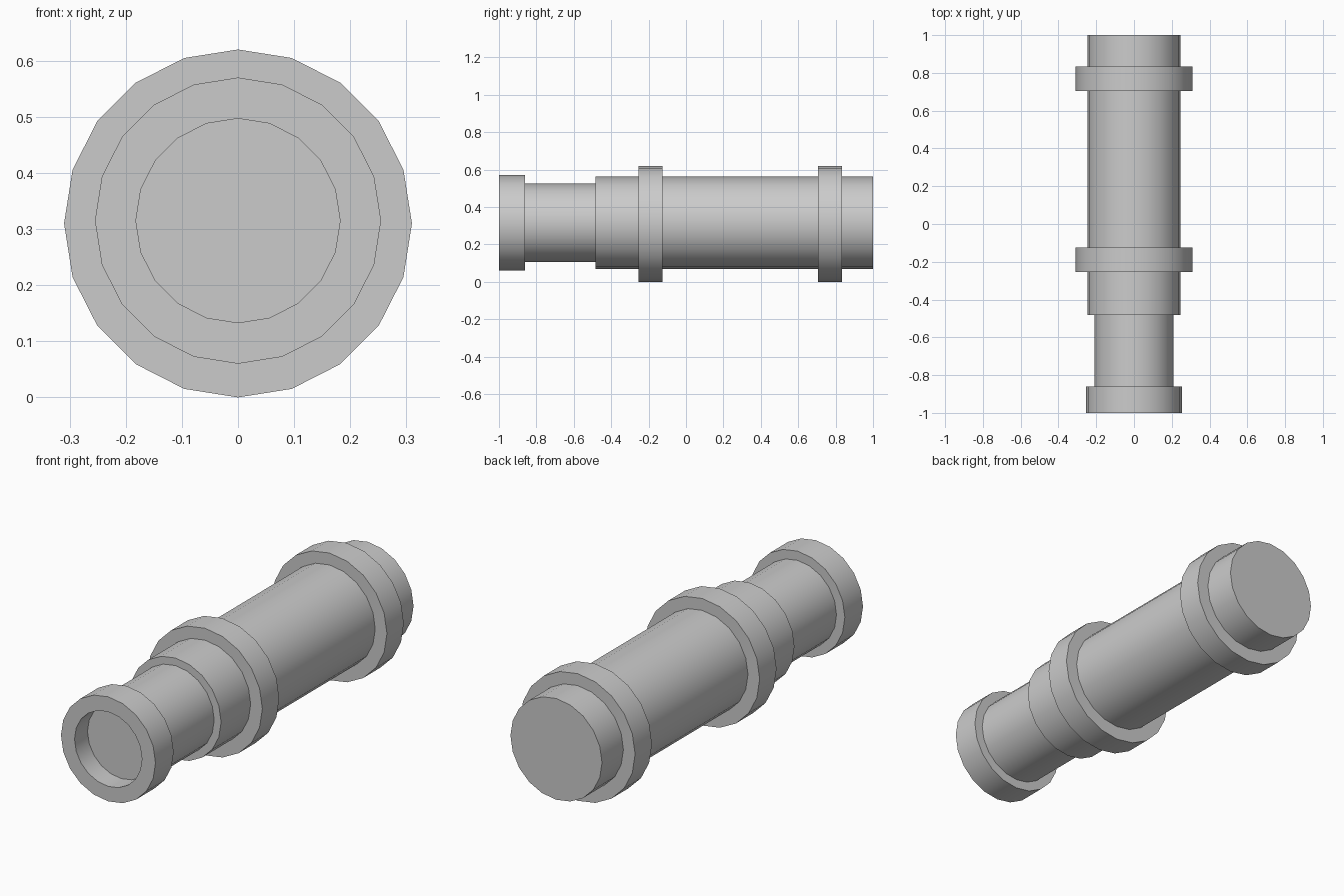
import bpy, bmesh, math

if "Cube" in bpy.data.objects:
    bpy.data.objects.remove(bpy.data.objects["Cube"])

SIDES = 20


def lathe(name, profile, z):
    """Revolve (radius, y) points about a y-axis at height z; radius 0 ends are capped."""
    bm = bmesh.new()
    rings = []
    for r, y in profile:
        rings.append([bm.verts.new((r * math.sin(2 * math.pi * i / SIDES), y,
                                    z + r * math.cos(2 * math.pi * i / SIDES)))
                      for i in range(SIDES)])
    for a, b in zip(rings, rings[1:]):
        for i in range(SIDES):
            j = (i + 1) % SIDES
            bm.faces.new((a[i], a[j], b[j], b[i]))
    bm.faces.new(rings[0])
    bm.faces.new(rings[-1])
    bmesh.ops.recalc_face_normals(bm, faces=bm.faces[:])
    mesh = bpy.data.meshes.new(name)
    bm.to_mesh(mesh)
    bm.free()
    ob = bpy.data.objects.new(name, mesh)
    bpy.context.collection.objects.link(ob)
    bpy.ops.object.select_all(action='DESELECT')
    ob.select_set(True)
    bpy.context.view_layer.objects.active = ob
    bpy.ops.object.shade_smooth_by_angle(angle=math.radians(30))
    return ob


# Tubes: recessed eyepiece with narrow inner tube, then the main barrel
lathe("eyepiece_tube", [(0.182, -0.90), (0.182, -1.0), (0.255, -1.0), (0.255, -0.86),
                        (0.21, -0.86), (0.21, -0.47)], 0.315)
lathe("main_barrel", [(0.247, -0.483), (0.247, 1.0)], 0.315)

# Two raised collars around the barrel
for name, y in (("middle_collar", -0.19), ("front_collar", 0.77)):
    lathe(name, [(0.31, y - 0.065), (0.31, y + 0.065)], 0.31)
